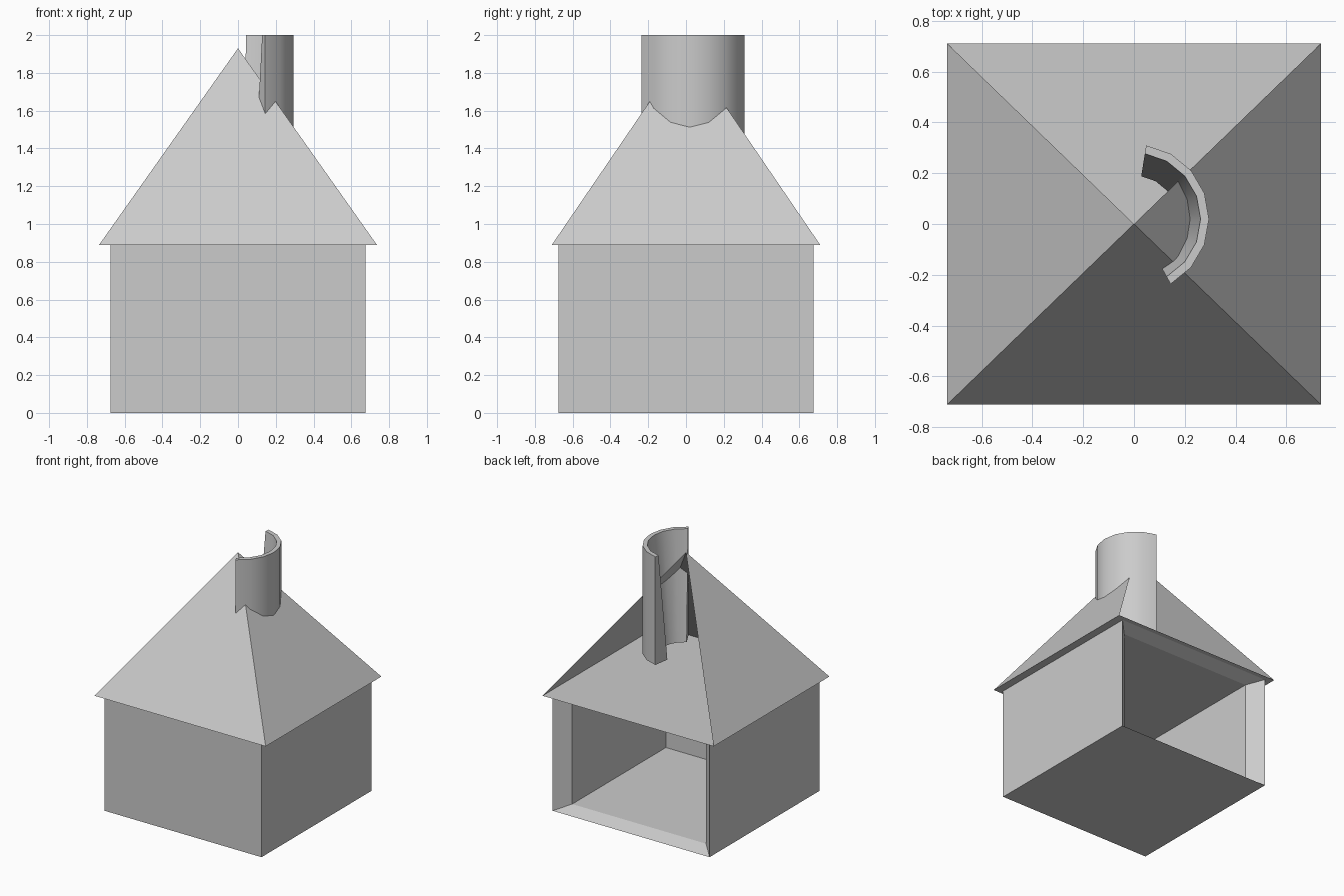
import bpy, bmesh, math

if "Cube" in bpy.data.objects:
    bpy.data.objects.remove(bpy.data.objects["Cube"])


def make_object(name, bm):
    bmesh.ops.recalc_face_normals(bm, faces=bm.faces[:])
    mesh = bpy.data.meshes.new(name)
    bm.to_mesh(mesh)
    bm.free()
    obj = bpy.data.objects.new(name, mesh)
    bpy.context.collection.objects.link(obj)
    return obj


def rect(bm, hx, y0, y1, z):
    return [bm.verts.new(p) for p in
            ((-hx, y0, z), (hx, y0, z), (hx, y1, z), (-hx, y1, z))]


def open_box(bm, hx, y0, y1, z0, z1):
    """Box without its back (+y) face; returns the open back loop."""
    lo, hi = rect(bm, hx, y0, y1, z0), rect(bm, hx, y0, y1, z1)
    bm.faces.new(lo)
    bm.faces.new(hi)
    for i in (0, 1, 3):
        j = (i + 1) % 4
        bm.faces.new((lo[i], lo[j], hi[j], hi[i]))
    return [lo[2], lo[3], hi[3], hi[2]]


# Walls: outer shell and inner room, joined by a slanted rim at the open back
bm = bmesh.new()
outer = open_box(bm, 0.675, -0.675, 0.675, 0.0, 0.888)
inner = open_box(bm, 0.575, -0.575, 0.575, 0.04, 0.85)
for i in range(4):
    j = (i + 1) % 4
    bm.faces.new((outer[i], outer[j], inner[j], inner[i]))
make_object("house_walls", bm)

# Roof: pyramid with a floor, open on the back slope
bm = bmesh.new()
base = rect(bm, 0.735, -0.71, 0.71, 0.89)
apex = bm.verts.new((0, 0, 1.93))
bm.faces.new(base)
for i in (0, 1, 3):
    bm.faces.new((base[i], base[(i + 1) % 4], apex))
make_object("roof", bm)

# Chimney: partial ring, wall thickening towards the bottom
bm = bmesh.new()
CX, CY, STEPS = 0.002, 0.02, 7
section = ((0.293, 1.16), (0.293, 2.0), (0.26, 2.0), (0.17, 1.16))
rings = []
for k in range(STEPS + 1):
    a = math.radians(-61 + 142 * k / STEPS)
    rings.append([bm.verts.new((CX + r * math.cos(a), CY + r * math.sin(a), z))
                  for r, z in section])
for a, b in zip(rings, rings[1:]):
    for i in range(4):
        j = (i + 1) % 4
        bm.faces.new((a[i], a[j], b[j], b[i]))
bm.faces.new(rings[0])
bm.faces.new(rings[-1])
chimney = make_object("chimney", bm)
bpy.context.view_layer.objects.active = chimney
chimney.select_set(True)
bpy.ops.object.shade_smooth_by_angle(angle=math.radians(35))
